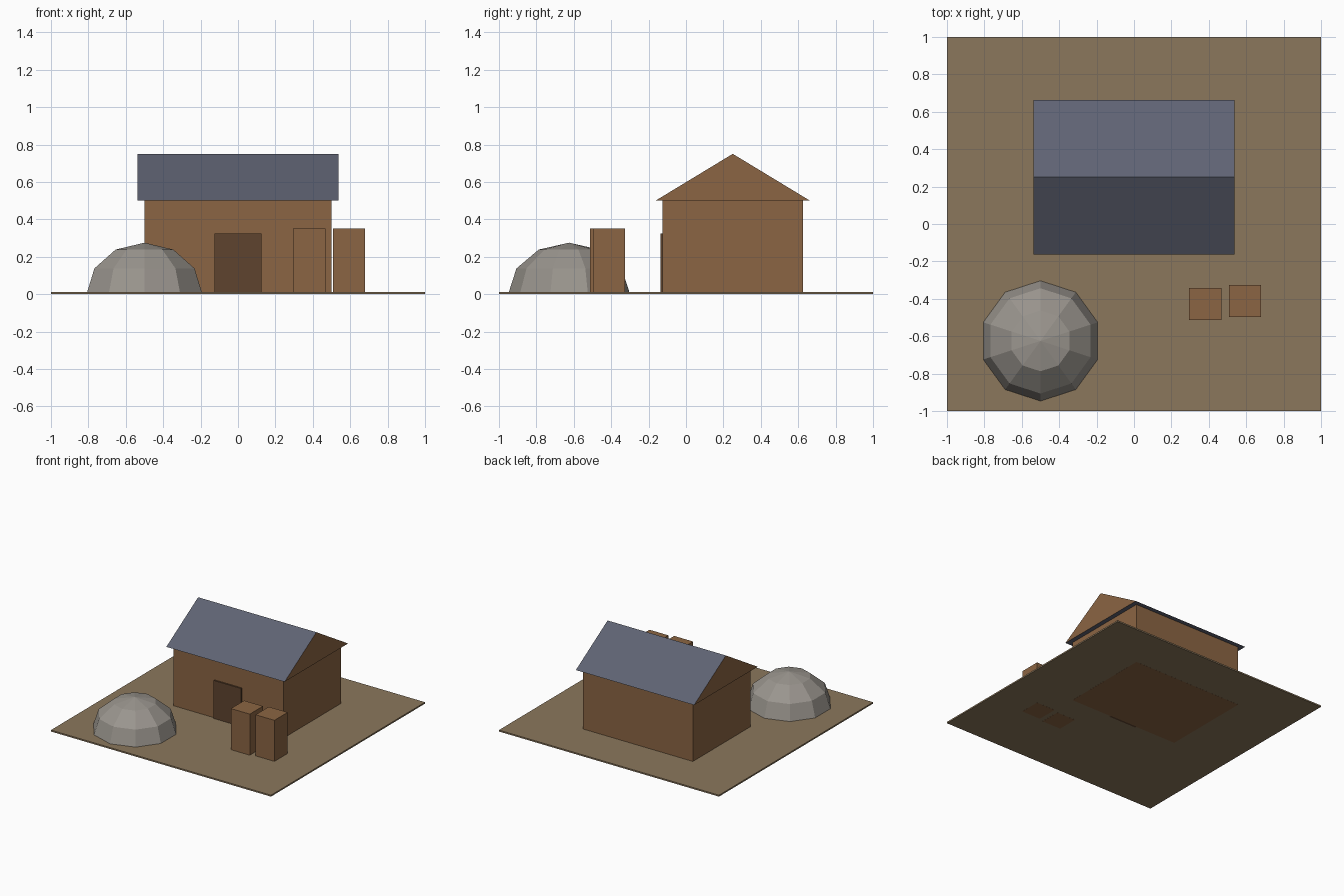
import bpy, bmesh, math
from mathutils import Vector

old = bpy.data.objects.get("Cube")
if old:
    bpy.data.objects.remove(old, do_unlink=True)


def material(name, *rgb):
    """Material from 0-255 display colour, stored as linear values."""
    lin = [((c / 255 + 0.055) / 1.055) ** 2.4 for c in rgb]
    mat = bpy.data.materials.new(name)
    mat.use_nodes = True
    mat.diffuse_color = (*lin, 1)
    mat.node_tree.nodes["Principled BSDF"].inputs["Base Color"].default_value = (*lin, 1)
    return mat


earth = material("earth", 139, 119, 92)
timber = material("timber", 139, 101, 67)
dark_wood = material("dark wood", 95, 68, 47)
slate = material("slate", 95, 99, 115)
stone = material("stone", 154, 149, 142)


def finish(name, bm, *mats):
    bmesh.ops.recalc_face_normals(bm, faces=bm.faces)
    mesh = bpy.data.meshes.new(name)
    bm.to_mesh(mesh)
    bm.free()
    for mat in mats:
        mesh.materials.append(mat)
    obj = bpy.data.objects.new(name, mesh)
    bpy.context.collection.objects.link(obj)
    return obj


def box(name, low, high, mat):
    low, high = Vector(low), Vector(high)
    bm = bmesh.new()
    bmesh.ops.create_cube(bm, size=1)
    bmesh.ops.scale(bm, vec=high - low, verts=bm.verts)
    bmesh.ops.translate(bm, vec=(low + high) / 2, verts=bm.verts)
    return finish(name, bm, mat)


# Ground slab, a hair above the footings so their undersides show
box("ground", (-1, -1, 0.0005), (1, 1, 0.0125), earth)

# House body and door
box("house_walls", (-0.5, -0.125, 0), (0.5, 0.625, 0.5), timber)
box("door", (-0.125, -0.1375, 0), (0.125, -0.12, 0.325), dark_wood)

# Crates
for name, x, y in (("left_crate", 0.594, -0.412), ("right_crate", 0.381, -0.428)):
    h = 0.086
    box(name, (x - h, y - h, 0), (x + h, y + h, 0.35), timber)

# Gabled roof: slate slopes and soffit, timber gable ends
bm = bmesh.new()
profile = [(-0.1625, 0.5), (0.6625, 0.5), (0.25, 0.75)]
gable = bm.faces.new([bm.verts.new((-0.5375, y, z)) for y, z in profile])
extruded = bmesh.ops.extrude_face_region(bm, geom=[gable], use_keep_orig=True)
bmesh.ops.translate(bm, vec=(1.075, 0, 0),
                    verts=[v for v in extruded["geom"] if isinstance(v, bmesh.types.BMVert)])
bm.normal_update()
for face in bm.faces:
    face.material_index = 1 if abs(face.normal.x) > 0.9 else 0
finish("roof", bm, slate, timber)

# Faceted stone dome: upper half of a ten-sided sphere
bm = bmesh.new()
sides = 10
rings = []
for lat in (0, 30, 60):
    r, z = 0.325 * math.cos(math.radians(lat)), 0.275 * math.sin(math.radians(lat))
    rings.append([bm.verts.new((-0.5 + r * math.sin(math.tau * i / sides),
                                -0.625 + r * math.cos(math.tau * i / sides),
                                max(z, 0.002))) for i in range(sides)])
top = bm.verts.new((-0.5, -0.625, 0.275))
for i in range(sides):
    j = (i + 1) % sides
    for a, b in zip(rings, rings[1:]):
        bm.faces.new((a[i], a[j], b[j], b[i]))
    bm.faces.new((rings[-1][i], rings[-1][j], top))
finish("stone_dome", bm, stone)
